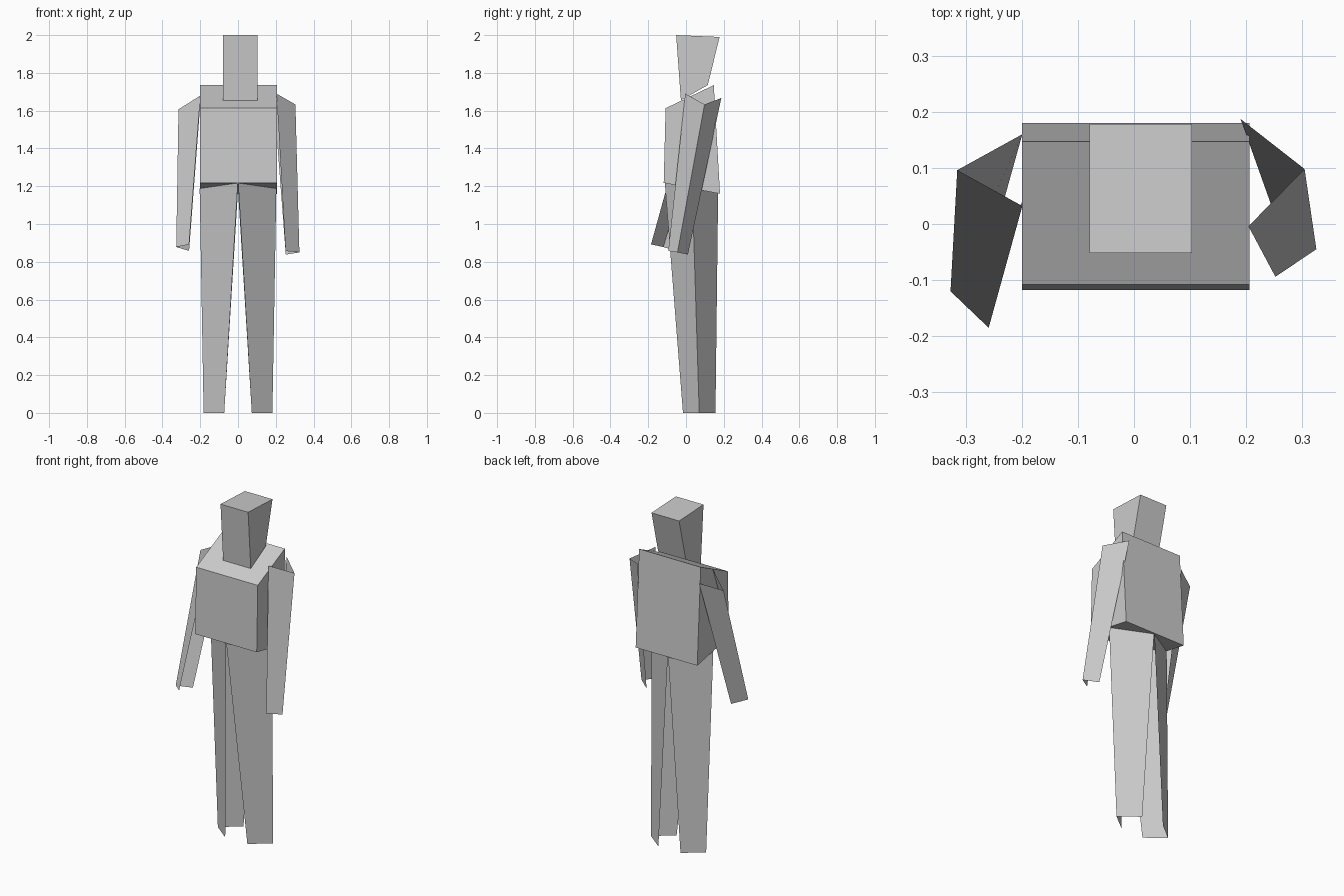
import bpy

if "Cube" in bpy.data.objects:
    bpy.data.objects.remove(bpy.data.objects["Cube"])


def make_object(name, verts, faces):
    mesh = bpy.data.meshes.new(name)
    mesh.from_pydata(verts, [], faces)
    mesh.update()
    obj = bpy.data.objects.new(name, mesh)
    bpy.context.collection.objects.link(obj)
    return obj


def block(name, profile, x0, x1):
    """Closed block: a (y, z) side profile extruded across x."""
    n = len(profile)
    verts = [(x, y, z) for x in (x0, x1) for y, z in profile]
    faces = [tuple(reversed(range(n))), tuple(range(n, 2 * n))]
    faces += [(i, (i + 1) % n, n + (i + 1) % n, n + i) for i in range(n)]
    return make_object(name, verts, faces)


def folded_limb(name, top, bottom):
    """Open V-shaped limb: front and back panels meeting at an outer crease.
    Each end is listed as front, crease, back."""
    faces = [(0, 3, 4, 1), (1, 4, 5, 2)]
    if top[1][0] < top[0][0]:
        faces = [tuple(reversed(f)) for f in faces]
    return make_object(name, top + bottom, faces)


# Torso and head: side profiles run front bottom, back bottom, back top, front top
block("torso", [(-0.118, 1.218), (0.18, 1.16), (0.147, 1.735), (-0.108, 1.613)],
      -0.2, 0.206)
block("head", [(-0.027, 1.655), (0.115, 1.735), (0.178, 1.99), (-0.052, 2.0)],
      -0.079, 0.103)

# Legs, mirrored left and right
for side, s in (("left", -1), ("right", 1)):
    folded_limb(side + "_leg",
                [(0.001 * s, -0.112, 1.217), (0.203 * s, 0.033, 1.188), (0.001 * s, 0.17, 1.162)],
                [(0.073 * s, -0.016, 0), (0.182 * s, 0.07, 0), (0.073 * s, 0.156, 0)])

# Arms, each swung to its own angle
folded_limb("left_arm",
            [(-0.199, 0.032, 1.68), (-0.315, 0.096, 1.607), (-0.199, 0.16, 1.643)],
            [(-0.259, -0.185, 0.892), (-0.327, -0.12, 0.878), (-0.259, -0.055, 0.858)])
folded_limb("right_arm",
            [(0.204, -0.004, 1.69), (0.304, 0.098, 1.633), (0.19, 0.187, 1.667)],
            [(0.252, -0.094, 0.857), (0.325, -0.045, 0.85), (0.253, 0.01, 0.838)])
